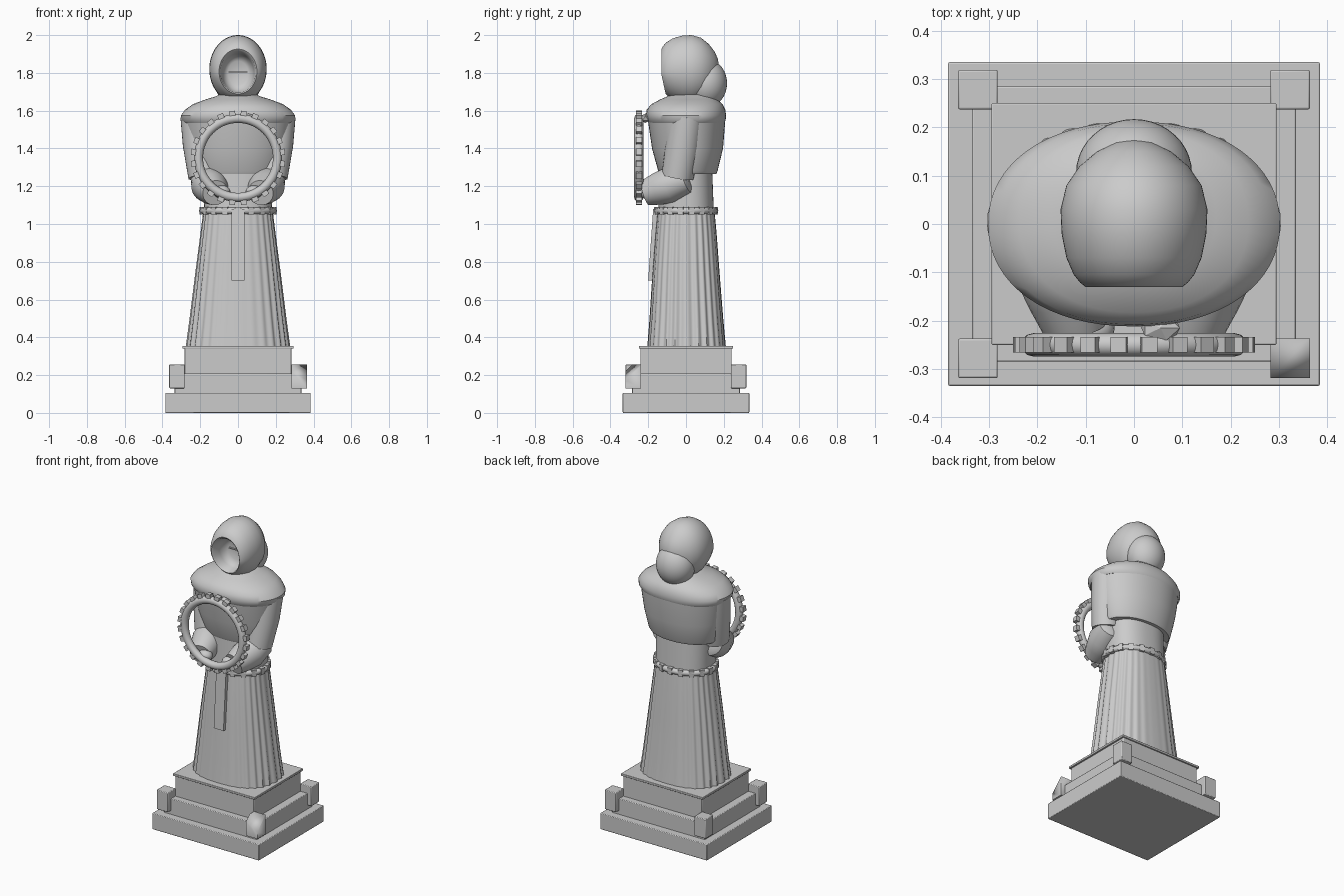
import bpy, bmesh, math
from mathutils import Matrix, Vector

if "Cube" in bpy.data.objects:
    bpy.data.objects.remove(bpy.data.objects["Cube"])

TAU = 2 * math.pi


def finish(name, bm, angle=35):
    bmesh.ops.recalc_face_normals(bm, faces=bm.faces)
    me = bpy.data.meshes.new(name)
    bm.to_mesh(me)
    bm.free()
    ob = bpy.data.objects.new(name, me)
    bpy.context.collection.objects.link(ob)
    bpy.ops.object.select_all(action='DESELECT')
    ob.select_set(True)
    bpy.context.view_layer.objects.active = ob
    bpy.ops.object.shade_smooth_by_angle(angle=math.radians(angle))
    return ob


def skin(bm, rings, closed=False):
    """Bridge equal-length point rings; cap the ends unless closed."""
    vs = [[bm.verts.new(p) for p in r] for r in rings]
    n = len(vs[0])
    pairs = list(zip(vs, vs[1:])) + ([(vs[-1], vs[0])] if closed else [])
    for a, b in pairs:
        for i in range(n):
            j = (i + 1) % n
            bm.faces.new((a[i], a[j], b[j], b[i]))
    if not closed:
        bm.faces.new(vs[0])
        bm.faces.new(vs[-1])


def oval(rx, ry, n=64, power=2.0, flute=0.0):
    pts = []
    for i in range(n):
        t = TAU * i / n
        c, s = math.cos(t), math.sin(t)
        k = 1 + flute * abs(c) * math.cos(28 * t)
        pts.append((k * rx * math.copysign(abs(c) ** (2 / power), c),
                    k * ry * math.copysign(abs(s) ** (2 / power), s)))
    return pts


def stack(name, profile, n=64, power=2.0):
    """Vertical loft of ovals: (z, rx, ry, cy, flute)."""
    bm = bmesh.new()
    skin(bm, [[(x, y + cy, z) for x, y in oval(rx, ry, n, power, f)]
              for z, rx, ry, cy, f in profile])
    return finish(name, bm)


def add_box(bm, size, mat):
    return bmesh.ops.create_cube(bm, size=1, matrix=mat @ Matrix.Diagonal((*size, 1)))['verts']


def block(name, x, y, z0, z1, cx=0, cy=0, bevel=0.004):
    bm = bmesh.new()
    add_box(bm, (2 * x, 2 * y, z1 - z0), Matrix.Translation((cx, cy, (z0 + z1) / 2)))
    ob = finish(name, bm)
    m = ob.modifiers.new("worn_edge", 'BEVEL')
    m.width, m.segments = bevel, 2
    return ob


def studded_ring(name, rx, ry, tube, studs, size, out, mat):
    """Oval tube in the XY plane with square studs around the outside."""
    bm = bmesh.new()
    rings = []
    for i in range(96):
        t = TAU * i / 96
        c, s = math.cos(t), math.sin(t)
        rings.append([((rx + tube * math.cos(u)) * c, (ry + tube * math.cos(u)) * s,
                       tube * math.sin(u)) for u in (TAU * k / 12 for k in range(12))])
    skin(bm, rings, closed=True)
    for i in range(studs):
        t = TAU * (i + 0.5) / studs
        pos = Vector(((rx + out) * math.cos(t), (ry + out) * math.sin(t), 0))
        add_box(bm, size, Matrix.Translation(pos) @ Matrix.Rotation(t, 4, 'Z'))
    bm.transform(mat)
    return finish(name, bm)


def limb(name, path, side):
    """Round sleeve through (x, y, z, radius) points, mirrored by side."""
    bm = bmesh.new()
    pts = [Vector((p[0] * side, p[1], p[2])) for p in path]
    rings = []
    for i, p in enumerate(pts):
        d = (pts[min(i + 1, len(pts) - 1)] - pts[max(i - 1, 0)]).normalized()
        u = d.cross(Vector((1, 0, 0))).normalized()
        v = d.cross(u)
        r = path[i][3]
        rings.append([p + r * (u * math.cos(TAU * k / 32) + v * math.sin(TAU * k / 32))
                      for k in range(32)])
    skin(bm, rings)
    return finish(name, bm)


# Stepped plinth
block("plinth_base", 0.385, 0.335, 0, 0.105)
block("plinth_step", 0.335, 0.285, 0.1, 0.208)
block("plinth_top", 0.284, 0.242, 0.2, 0.345)
block("plinth_cap", 0.295, 0.25, 0.34, 0.355, bevel=0.003)

# Corner blocks, the front right one chipped
for sx in (-1, 1):
    for sy in (-1, 1):
        ob = block("corner_block", 0.041, 0.041, 0.13, 0.257, 0.323 * sx, 0.278 * sy)
        if sx > 0 and sy < 0:
            ob.modifiers.clear()
            bm = bmesh.new()
            bm.from_mesh(ob.data)
            bmesh.ops.bisect_plane(
                bm, geom=bm.verts[:] + bm.edges[:] + bm.faces[:],
                plane_co=(0.335, -0.29, 0.22), plane_no=(0.35, -0.6, 0.6), clear_outer=True)
            bmesh.ops.holes_fill(bm, edges=[e for e in bm.edges if e.is_boundary])
            bm.to_mesh(ob.data)
            bm.free()

# Fluted robe skirt and waist
stack("robe_skirt", [(0.35, 0.27, 0.208, 0.003, 0.025), (0.5, 0.25, 0.195, 0.002, 0.025),
                     (0.75, 0.22, 0.177, 0, 0.023), (0.95, 0.195, 0.162, 0, 0.02),
                     (1.08, 0.18, 0.15, 0, 0.015)], n=224, power=2.45)
stack("waist", [(1.05, 0.178, 0.148, 0, 0), (1.3, 0.185, 0.138, 0, 0)], power=2.4)

# Belt with studs and hanging front strip
studded_ring("belt", 0.188, 0.153, 0.018, 18, (0.026, 0.03, 0.042), 0.004,
             Matrix.Translation((0, 0, 1.07)))
bm = bmesh.new()
add_box(bm, (0.07, 0.03, 0.38), Matrix.Translation((0, -0.172, 0.89))
        @ Matrix.Rotation(math.radians(-4), 4, 'X'))
finish("front_strip", bm)

# Cape body and rounded shoulder mantle
stack("cape", [(1.265, 0.225, 0.15, 0.01, 0), (1.28, 0.235, 0.157, 0.01, 0),
               (1.4, 0.262, 0.188, 0.008, 0), (1.56, 0.29, 0.206, 0.003, 0)], power=2.1)
stack("shoulder_mantle", [(1.535, 0.288, 0.2, 0.003, 0), (1.55, 0.3, 0.208, 0.002, 0),
                          (1.575, 0.302, 0.212, 0, 0), (1.605, 0.28, 0.208, 0, 0),
                          (1.635, 0.237, 0.188, 0.005, 0), (1.66, 0.17, 0.15, 0.015, 0),
                          (1.675, 0.12, 0.125, 0.025, 0), (1.685, 0.1, 0.11, 0.03, 0)],
      power=2.15)

# Sleeves bent forward to hold the wheel
for side, tag in ((-1, "left"), (1, "right")):
    limb("upper_sleeve_" + tag, [(0.213, 0.005, 1.57, 0.092), (0.2, -0.015, 1.42, 0.092),
                                 (0.178, -0.045, 1.25, 0.085)], side)
    limb("forearm_sleeve_" + tag, [(0.178, 0.015, 1.245, 0.05), (0.175, 0.0, 1.24, 0.077),
                                   (0.155, -0.09, 1.205, 0.094), (0.135, -0.15, 1.185, 0.086),
                                   (0.12, -0.215, 1.165, 0.068)], side)
    # hand gripping the wheel
    bm = bmesh.new()
    bmesh.ops.create_uvsphere(bm, u_segments=20, v_segments=12, radius=1,
                              matrix=Matrix.Translation((0.085 * side, -0.215, 1.17))
                              @ Matrix.Diagonal((0.045, 0.04, 0.035, 1)))
    finish("hand_" + tag, bm)

# Toothed wheel, upright in front of the chest
upright = Matrix.Translation((0, -0.25, 1.35)) @ Matrix.Rotation(math.pi / 2, 4, 'X')
studded_ring("wheel", 0.209, 0.209, 0.024, 24, (0.034, 0.033, 0.032), 0.024, upright)
bm = bmesh.new()
bmesh.ops.create_icosphere(bm, subdivisions=1, radius=1,
                           matrix=Matrix.Translation((0.055, -0.215, 1.56))
                           @ Matrix.Diagonal((0.045, 0.03, 0.025, 1)))
finish("wheel_bracket", bm, 10)

# Hood lofted front to back, folding into the hollow face opening
hood = [(0.174, 0.05, 1.83), (0.168, 0.26, 1.83), (0.15, 0.5, 1.825), (0.12, 0.74, 1.82),
        (0.08, 0.92, 1.82), (0.03, 1.0, 1.82), (-0.02, 0.985, 1.82), (-0.07, 0.92, 1.817),
        (-0.105, 0.82, 1.813), (-0.122, 0.73, 1.81), (-0.13, 0.66, 1.807),
        (-0.122, 0.61, 1.805), (-0.07, 0.56, 1.80), (-0.03, 0.48, 1.80), (-0.015, 0.35, 1.80)]
bm = bmesh.new()
rings = []
for y, s, cz in hood:
    lean = 0.22 if y < -0.06 else 0  # the chin side of the rim sits further back
    rings.append([(x, y + lean * max(0, 1.79 - z - cz), z + cz)
                  for x, z in oval(0.152 * s, 0.18 * s)])
skin(bm, rings)
finish("hood", bm, 50)

# Slim raised eye bar inside the hood
bm = bmesh.new()
add_box(bm, (0.1, 0.012, 0.006), Matrix.Translation((0, -0.018, 1.805)))
finish("eye_slit", bm)

# Gathered hood cloth behind the neck
bm = bmesh.new()
bmesh.ops.create_uvsphere(bm, u_segments=40, v_segments=24, radius=1,
                          matrix=Matrix.Translation((0, 0.105, 1.745))
                          @ Matrix.Diagonal((0.12, 0.112, 0.13, 1)))
finish("hood_back_fold", bm)
